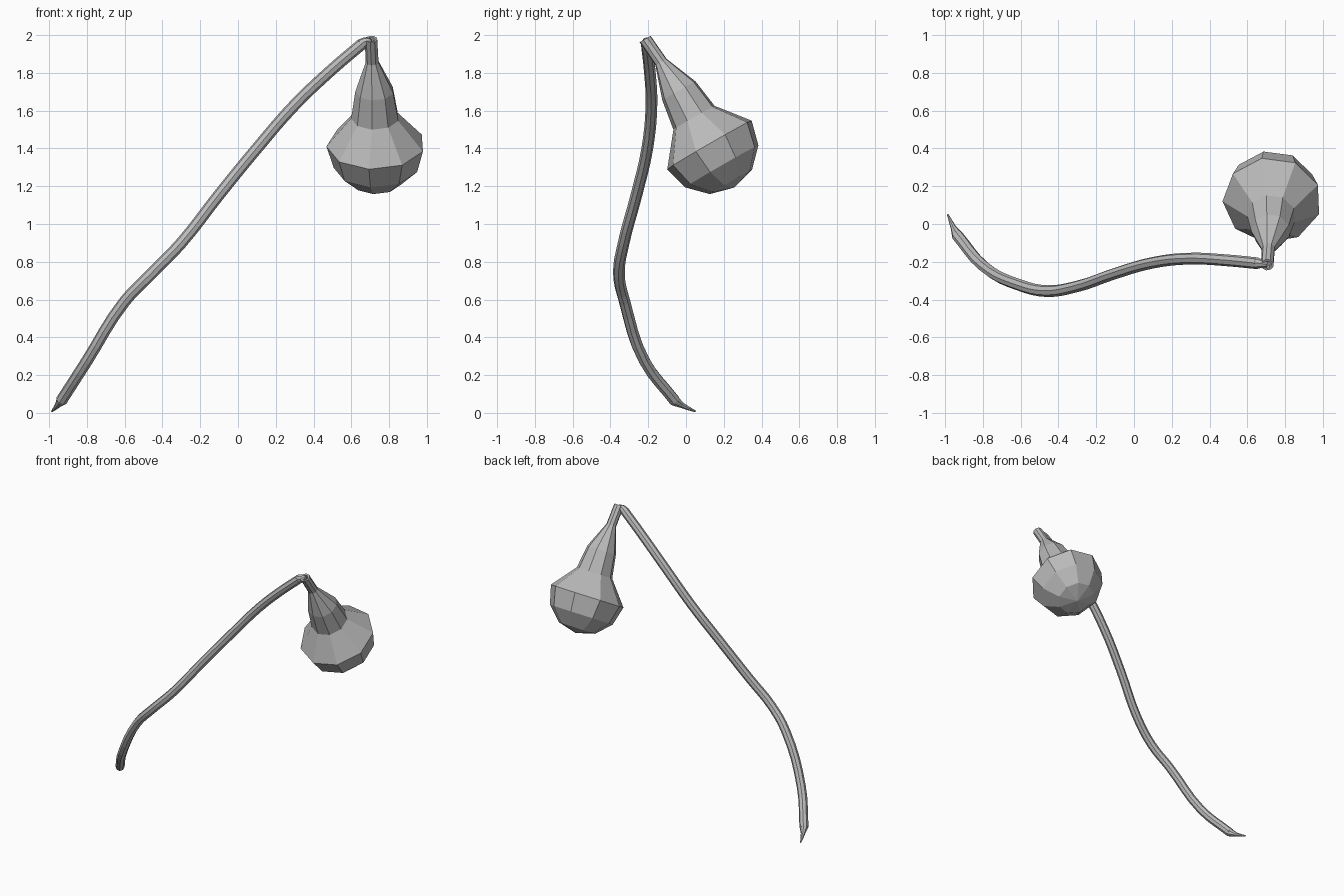
import bpy, bmesh, math
from mathutils import Vector

if "Cube" in bpy.data.objects:
    bpy.data.objects.remove(bpy.data.objects["Cube"])

SIDES = 9
grey = bpy.data.materials.new("plain grey")
grey.use_nodes = True
colour = (0.5, 0.5, 0.5, 1)
grey.diffuse_color = colour
grey.node_tree.nodes["Principled BSDF"].inputs["Base Color"].default_value = colour


def gourd():
    # Rings run down a tilted axis: centre (x, y, z) and radius
    rings = [
        (0.705, -0.205, 1.945, 0.020),   # recessed mouth
        (0.705, -0.216, 1.978, 0.022),
        (0.705, -0.216, 1.979, 0.034),   # lip
        (0.711, -0.132, 1.857, 0.035),   # neck
        (0.724, -0.037, 1.705, 0.103),
        (0.727, 0.043, 1.563, 0.128),    # waist
    ]
    axis = Vector((0.02, 0.5, -0.866)).normalized()
    across = axis.cross(Vector((0, 0.866, 0.5))).normalized()
    if across.x < 0:
        across.negate()
    up = across.cross(axis)
    if up.y < 0:
        up.negate()
    centre, radius = Vector((0.73, 0.125, 1.42)), 0.262
    # Lower half of the bulb is a coarse hemisphere
    for deg in (0, 30, 60):
        a = math.radians(deg)
        rings.append((*(centre + axis * radius * math.sin(a)), radius * math.cos(a)))

    bm = bmesh.new()
    loops = []
    for x, y, z, r in rings:
        loop = []
        for i in range(SIDES):
            a = math.radians(182) + math.tau * i / SIDES
            offset = across * math.cos(a) + up * math.sin(a)
            loop.append(bm.verts.new(Vector((x, y, z)) + offset * r))
        loops.append(loop)
    for a, b in zip(loops, loops[1:]):
        for i in range(SIDES):
            j = (i + 1) % SIDES
            bm.faces.new((a[i], a[j], b[j], b[i]))
    bm.faces.new(loops[0])
    pole = bm.verts.new(centre + axis * radius)
    for i in range(SIDES):
        bm.faces.new((loops[-1][i], loops[-1][(i + 1) % SIDES], pole))
    bmesh.ops.recalc_face_normals(bm, faces=bm.faces)
    mesh = bpy.data.meshes.new("gourd")
    bm.to_mesh(mesh)
    bm.free()
    mesh.materials.append(grey)
    bpy.context.collection.objects.link(bpy.data.objects.new("gourd", mesh))


def tube(name, points, radius, steps):
    # Eight-sided tube along a smooth path; each point is x, y, z, thickness
    curve = bpy.data.curves.new(name, "CURVE")
    curve.dimensions = "3D"
    curve.bevel_depth = radius
    curve.bevel_resolution = 2
    curve.resolution_u = steps
    curve.use_fill_caps = True
    spline = curve.splines.new("BEZIER")
    spline.bezier_points.add(len(points) - 1)
    spline.use_smooth = False
    for p, (x, y, z, r) in zip(spline.bezier_points, points):
        p.co = (x, y, z)
        p.radius = r
        p.handle_left_type = p.handle_right_type = "AUTO"
    curve.materials.append(grey)
    obj = bpy.data.objects.new(name, curve)
    bpy.context.collection.objects.link(obj)
    bpy.ops.object.select_all(action="DESELECT")
    obj.select_set(True)
    bpy.context.view_layer.objects.active = obj
    bpy.ops.object.convert(target="MESH")


gourd()

# Long trailing cord
tube("cord", [
    (0.655, -0.208, 1.952, 1), (0.5, -0.193, 1.82, 1), (0.3, -0.183, 1.63, 1),
    (0.1, -0.205, 1.40, 1), (-0.1, -0.262, 1.155, 1), (-0.3, -0.33, 0.90, 1),
    (-0.46, -0.355, 0.735, 1), (-0.6, -0.325, 0.59, 1), (-0.8, -0.22, 0.275, 1),
    (-0.935, -0.06, 0.065, 1),
], 0.031, 4)

# Pinched ends: knot into the neck and frayed tip
tube("cord_knot", [(0.65, -0.207, 1.948, 1), (0.675, -0.21, 1.966, 0.75),
                   (0.705, -0.213, 1.966, 0.5)], 0.031, 2)
tube("cord_tip", [(-0.933, -0.063, 0.068, 1), (-0.955, -0.02, 0.04, 0.5),
                  (-0.985, 0.05, 0.008, 0.15)], 0.031, 2)
